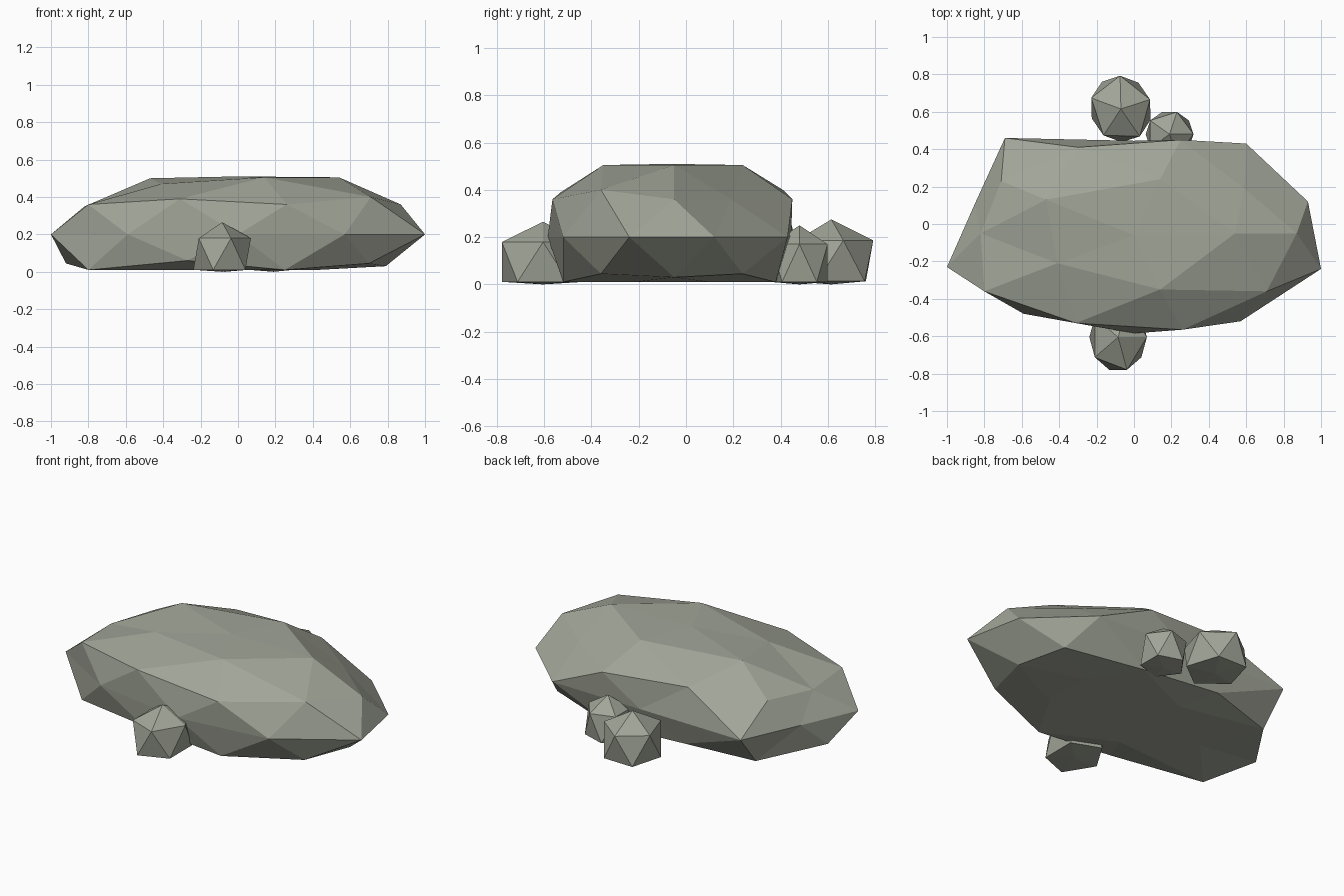
import bpy, bmesh, math
from mathutils import Matrix

cube = bpy.data.objects.get("Cube")
if cube:
    bpy.data.objects.remove(cube, do_unlink=True)

# Single stone colour
stone = bpy.data.materials.new("grey_green_stone")
stone.use_nodes = True
colour = (0.36, 0.38, 0.315, 1)
stone.diffuse_color = colour
bsdf = stone.node_tree.nodes["Principled BSDF"]
bsdf.inputs["Base Color"].default_value = colour
bsdf.inputs["Roughness"].default_value = 0.9


def finish(name, bm):
    bmesh.ops.recalc_face_normals(bm, faces=bm.faces)
    mesh = bpy.data.meshes.new(name)
    bm.to_mesh(mesh)
    bm.free()
    mesh.materials.append(stone)
    obj = bpy.data.objects.new(name, mesh)
    bpy.context.collection.objects.link(obj)
    return obj


def ring_at(bm, level):
    """Vertices of one latitude ring, in order of angle from +x."""
    ring = [v for v in bm.verts if abs(v.co.z - level) < 0.02]
    return sorted(ring, key=lambda v: (math.atan2(v.co.y, v.co.x) + 0.1) % math.tau)


# Large boulder: a faceted ball, each latitude ring pulled to a rough outline
RINGS = {
    0.851: (0.505, [(0.54, -0.05), (0.14, 0.24), (-0.47, 0.13, 0.5),
                    (-0.41, -0.21, 0.47), (0.14, -0.35)]),
    0.526: (0.4, [(0.59, 0.19, 0.36), (-0.3, 0.41), (-0.82, -0.05, 0.35),
                  (-0.31, -0.53, 0.39), (0.71, -0.36)]),
    0.447: (0.36, [(0.87, -0.05), (0.25, 0.45), (-0.71, 0.23),
                   (-0.8, -0.36), (0.26, -0.565)]),
    0.0: (0.2, [(0.93, 0.12), (0.6, 0.43), (0, 0.445), (-0.69, 0.46), (-0.85, 0.11),
                (-1, -0.23), (-0.59, -0.48), (0, -0.585), (0.57, -0.52), (1, -0.24)]),
    -0.447: (0.045, [(0.7, 0.24), (-0.27, 0.4), (-0.92, -0.05),
                     (-0.27, -0.53, 0.06), (0.7, -0.36)]),
    -0.526: (0.01, [(0.79, -0.05, 0.03), (0.25, 0.38), (-0.68, 0.3),
                    (-0.8, -0.36), (0.25, -0.52)]),
}
bm = bmesh.new()
bmesh.ops.create_icosphere(bm, subdivisions=2, radius=1)
rings = [(ring_at(bm, level), *data) for level, data in RINGS.items()]
for v in bm.verts:
    v.co = (v.co.x, v.co.y * 0.51 - 0.06, min(0.51, max(0.01, 0.2 + 0.36 * v.co.z)))
for ring, height, spots in rings:
    for v, (x, y, *z) in zip(ring, spots):
        v.co = (x, y, z[0] if z else height)
finish("boulder", bm)


# Small stones: twenty-sided, flattened where they meet the ground
def small_stone(name, centre, size, turn=0):
    bm = bmesh.new()
    bmesh.ops.create_icosphere(bm, subdivisions=1, radius=1)
    bm.transform(Matrix.Translation(centre) @ Matrix.Rotation(math.radians(turn), 4, "Z")
                 @ Matrix.Diagonal((*size, 1)))
    for v in bm.verts:
        if v.co.z < centre[2]:
            v.co.z = max(0, v.co.z - 0.03)
    finish(name, bm)


small_stone("front_stone", (-0.085, -0.605, 0.11), (0.172, 0.205, 0.155))
small_stone("back_large_stone", (-0.07, 0.615, 0.115), (0.183, 0.2, 0.16), 18)
small_stone("back_small_stone", (0.19, 0.48, 0.105), (0.143, 0.14, 0.145))
